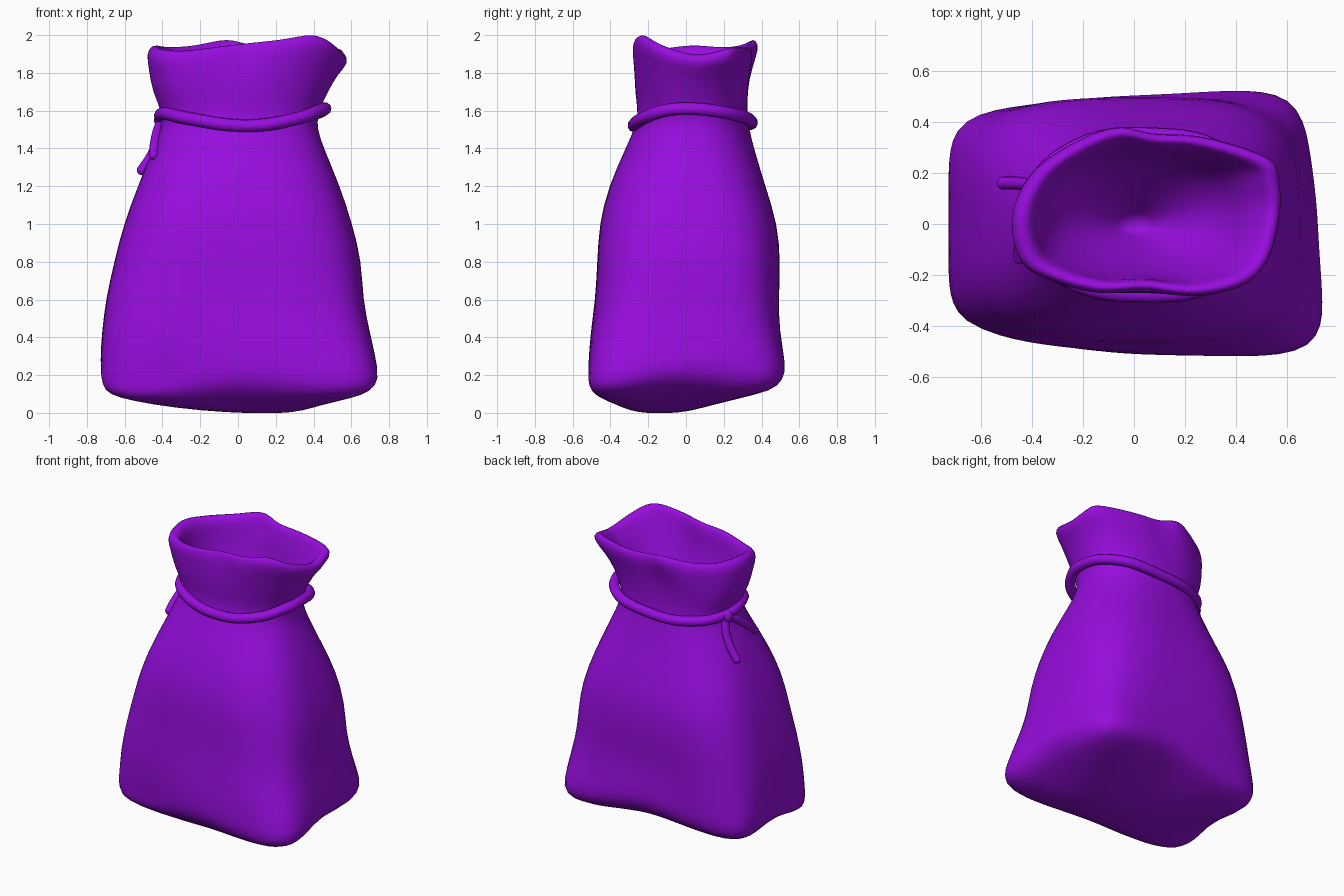
import bpy, bmesh
from math import sin, cos, pi, tau, exp
from mathutils import Vector

if "Cube" in bpy.data.objects:
    bpy.data.objects.remove(bpy.data.objects["Cube"])

N = 48
purple = bpy.data.materials.new("purple_cloth")
purple.diffuse_color = (0.31, 0.004, 0.73, 1)
purple.use_nodes = True
purple.node_tree.nodes["Principled BSDF"].inputs["Base Color"].default_value = purple.diffuse_color


def superellipse(z, x0, x1, y0, y1, p):
    """Rounded-box ring spanning the given x and y limits."""
    pts = []
    for i in range(N):
        c, s = cos(tau * i / N), sin(tau * i / N)
        r = (abs(c) ** p + abs(s) ** p) ** (-1 / p)
        pts.append(Vector(((x0 + x1) / 2 + (x1 - x0) / 2 * c * r,
                           (y0 + y1) / 2 + (y1 - y0) / 2 * s * r, z)))
    return pts


def closed_spline(ctrl):
    """Cyclic Catmull-Rom resampled to N points."""
    c, n, out = [Vector(p) for p in ctrl], len(ctrl), []
    for i in range(N):
        k = i * n // N
        t = i * n / N - k
        a, b, d, e = (c[(k + j) % n] for j in (-1, 0, 1, 2))
        out.append(0.5 * (2 * b + (d - a) * t + (2 * a - 5 * b + 4 * d - e) * t * t
                          + (3 * b - a - 3 * d + e) * t ** 3))
    return out


def blend(r1, r2, t):
    return [a.lerp(b, t) for a, b in zip(r1, r2)]


def inset(ring, scale, dz):
    mid = sum(ring, Vector()) / N
    return [Vector((mid.x + (v.x - mid.x) * scale, mid.y + (v.y - mid.y) * scale, v.z + dz))
            for v in ring]


# Outer cloth rows: z, x min, x max, y min, y max, squareness
rows = [
    (0.00, -0.02, 0.28, -0.24, -0.04, 2.2),
    (0.025, -0.36, 0.40, -0.34, 0.10, 3),
    (0.06, -0.58, 0.55, -0.43, 0.28, 5),
    (0.09, -0.69, 0.66, -0.485, 0.45, 8),
    (0.13, -0.72, 0.71, -0.51, 0.495, 9),
    (0.20, -0.73, 0.73, -0.515, 0.51, 8),
    (0.40, -0.72, 0.695, -0.505, 0.49, 5),
    (0.60, -0.70, 0.66, -0.48, 0.49, 4),
    (0.80, -0.655, 0.655, -0.47, 0.50, 3.5),
    (1.00, -0.605, 0.605, -0.46, 0.485, 3.2),
    (1.20, -0.53, 0.54, -0.41, 0.42, 2.8),
    (1.40, -0.45, 0.455, -0.32, 0.36, 2.4),
    (1.50, -0.41, 0.42, -0.275, 0.335, 2.3),
    (1.58, -0.395, 0.42, -0.25, 0.325, 2.3),
    (1.70, -0.455, 0.475, -0.272, 0.325, 2.4),
]
rings = [superellipse(*r) for r in rows]

# Pulled base corners, and hem lifted between them
corners = {1: (-0.05, 0.03), 3: (0.0, -0.055), 5: (0.0, 0.09), 7: (0.03, -0.01)}
for k, ring in enumerate(rings[2:9], 2):
    z = rows[k][0]
    w = exp(-max(z - 0.2, 0) * 4) * min(1, (k - 1) / 3)
    for i, v in enumerate(ring):
        th = tau * i / N
        for q, (dx, dy) in corners.items():
            g = max(0, cos(th - q * pi / 4)) ** 9 * w
            v.x += dx * g
            v.y += dy * g
        if k <= 6:
            v.z += 0.07 * (1 - sin(2 * th) ** 2) * w
            v.z += 0.045 * max(0, sin(th)) * w

# Uneven mouth
rim = closed_spline([
    (0.58, 0.05, 1.90), (0.575, 0.18, 1.92), (0.53, 0.265, 1.94), (0.27, 0.345, 1.94),
    (0.08, 0.355, 1.95), (-0.07, 0.385, 1.98), (-0.25, 0.31, 1.95), (-0.40, 0.20, 1.94),
    (-0.48, 0.03, 1.95), (-0.445, -0.15, 1.93), (-0.33, -0.22, 1.92), (-0.14, -0.27, 1.94),
    (0.04, -0.26, 1.96), (0.24, -0.285, 1.98), (0.43, -0.245, 2.005), (0.535, -0.14, 1.95)])
neck = rings[-1]
rings += [inset(blend(neck, rim, 0.5), 1.01, 0), inset(rim, 1.01, -0.05), inset(rim, 0.965, 0.0),
          inset(rim, 0.88, -0.005), inset(rim, 0.83, -0.05)]

# Inner cloth, closing to a hollow below the neck
rings += [inset(blend(neck, rim, 0.35), 0.82, 0),
          superellipse(1.59, -0.32, 0.36, -0.17, 0.26, 2.2),
          superellipse(1.46, -0.21, 0.24, -0.12, 0.17, 2.1),
          superellipse(1.33, -0.10, 0.12, -0.065, 0.075, 2)]

bm = bmesh.new()
loops = [[bm.verts.new(v) for v in ring] for ring in rings]
for a, b in zip(loops, loops[1:]):
    for i in range(N):
        j = (i + 1) % N
        bm.faces.new((a[i], a[j], b[j], b[i]))
for loop, tip in ((loops[0], (0.13, -0.14, 0.0)), (loops[-1], (0.0, -0.01, 1.21))):
    pole = bm.verts.new(tip)
    for i in range(N):
        bm.faces.new((loop[i], loop[(i + 1) % N], pole))
bmesh.ops.recalc_face_normals(bm, faces=bm.faces)
for f in bm.faces:
    f.smooth = True
mesh = bpy.data.meshes.new("sack")
bm.to_mesh(mesh)
bm.free()
sack = bpy.data.objects.new("sack", mesh)
bpy.context.collection.objects.link(sack)
mesh.materials.append(purple)
sub = sack.modifiers.new("smooth", 'SUBSURF')
sub.levels = sub.render_levels = 1


def ball(name, radius, loc):
    bpy.ops.mesh.primitive_uv_sphere_add(segments=16, ring_count=10, radius=radius, location=loc)
    ob = bpy.context.object
    ob.name = name
    ob.data.materials.append(purple)
    bpy.ops.object.shade_smooth()


def cord(name, pts, radius, cyclic=False):
    cu = bpy.data.curves.new(name, 'CURVE')
    cu.dimensions = '3D'
    cu.bevel_depth = radius
    cu.bevel_resolution = 3
    cu.use_fill_caps = True
    cu.resolution_u = 8
    sp = cu.splines.new('BEZIER')
    sp.bezier_points.add(len(pts) - 1)
    for bp, p in zip(sp.bezier_points, pts):
        bp.co = p
        bp.handle_left_type = bp.handle_right_type = 'AUTO'
    sp.use_cyclic_u = cyclic
    cu.materials.append(purple)
    ob = bpy.data.objects.new(name, cu)
    bpy.context.collection.objects.link(ob)
    if not cyclic:
        ball(name + "_tip", radius, pts[-1])


# Drawstring round the neck and its two loose ends
cord("drawstring", [(0.46, 0.03, 1.61), (0.38, 0.25, 1.58), (0.06, 0.345, 1.54),
                    (-0.26, 0.28, 1.535), (-0.395, 0.12, 1.56), (-0.385, -0.08, 1.585),
                    (-0.27, -0.21, 1.56), (0.05, -0.275, 1.52), (0.32, -0.225, 1.56),
                    (0.43, -0.11, 1.60)], 0.034, True)
cord("long_cord_end", [(-0.40, 0.13, 1.55), (-0.415, 0.15, 1.46), (-0.46, 0.16, 1.36),
                       (-0.51, 0.16, 1.285)], 0.026)
cord("short_cord_end", [(-0.40, 0.11, 1.55), (-0.425, 0.02, 1.49), (-0.44, -0.07, 1.42),
                        (-0.445, -0.13, 1.365)], 0.028)

# Knot
ball("knot", 0.045, (-0.40, 0.12, 1.55))
